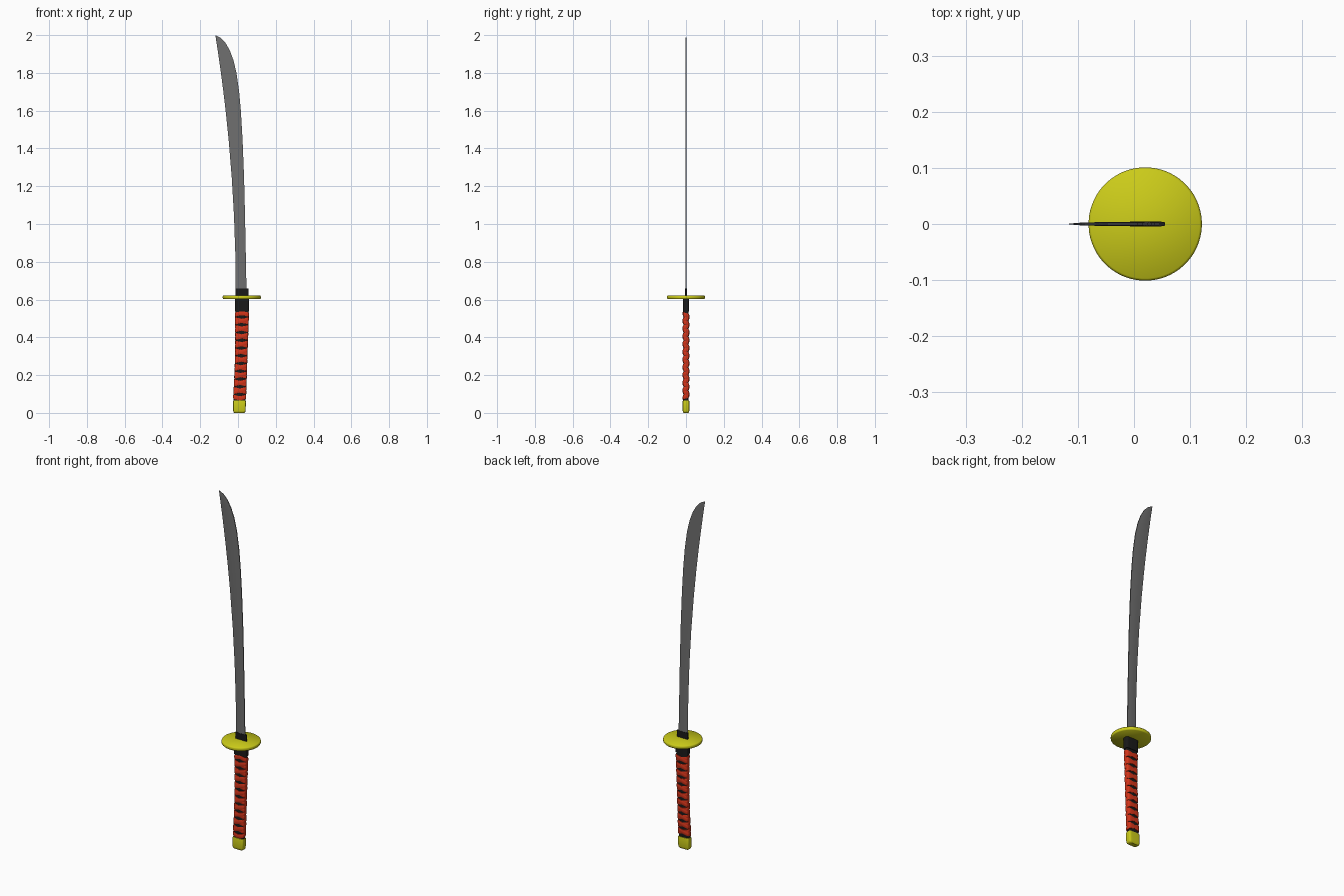
import bpy, bmesh, math

if "Cube" in bpy.data.objects:
    bpy.data.objects.remove(bpy.data.objects["Cube"])


def material(name, rgb):
    m = bpy.data.materials.new(name)
    m.diffuse_color = (*rgb, 1)
    m.use_nodes = True
    m.node_tree.nodes["Principled BSDF"].inputs["Base Color"].default_value = m.diffuse_color
    return m


STEEL = material("grey steel", (0.16, 0.16, 0.16))
GOLD = material("yellow brass", (0.6, 0.6, 0.01))
RED = material("red cord", (0.66, 0.035, 0.01))
BLACK = material("black lacquer", (0.01, 0.01, 0.01))


def loft(name, rings, mat, angle=35):
    """Skin a list of closed rings and cap both ends."""
    bm = bmesh.new()
    rows = [[bm.verts.new(p) for p in ring] for ring in rings]
    n = len(rows[0])
    for a, b in zip(rows, rows[1:]):
        for i in range(n):
            j = (i + 1) % n
            bm.faces.new((a[i], a[j], b[j], b[i]))
    bm.faces.new(rows[0][::-1])
    bm.faces.new(rows[-1])
    bmesh.ops.recalc_face_normals(bm, faces=bm.faces)
    me = bpy.data.meshes.new(name)
    bm.to_mesh(me)
    bm.free()
    ob = bpy.data.objects.new(name, me)
    bpy.context.collection.objects.link(ob)
    me.materials.append(mat)
    bpy.context.view_layer.objects.active = ob
    ob.select_set(True)
    bpy.ops.object.shade_smooth_by_angle(angle=math.radians(angle))
    ob.select_set(False)
    return ob


def oval(t, hw, ht, e=0.45):
    """Point on a rounded rectangle; t = 0 is the middle of the front."""
    s, c = math.sin(t), -math.cos(t)
    return (hw * math.copysign(abs(s) ** e, s), ht * math.copysign(abs(c) ** e, c))


def ring(cx, z, hw, ht, e=0.45, n=32, tilt=0.0):
    pts = [oval(2 * math.pi * (i + 0.5) / n, hw, ht, e) for i in range(n)]
    return [(cx + x, y, z + tilt * x) for x, y in pts]


def grip_x(z):
    return 0.021 - 0.013 * ((0.58 - z) / 0.51) ** 2


def grip_w(z):
    return 0.029 + 0.006 * ((z - 0.25) / 0.3) ** 2


# Blade: curved cutting edge on the left, spine on the right
spine = [(0.62, .0455), (0.85, .041), (1.05, .037), (1.25, .032), (1.45, .024),
         (1.6, .015), (1.7, .006), (1.8, -.008), (1.87, -.025), (1.92, -.044),
         (1.96, -.067), (1.985, -.091), (2.0, -.1195)]
rows = []
for z, right in spine:
    left = -0.012 - 0.108 * ((z - 0.65) / 1.35) ** 2
    w = right - left
    h = 0.0032 * min(1, w / 0.05)
    rows.append([(left, 0, z), (left + .35 * w, -h * .75, z), (left + .7 * w, -h, z),
                 (right, -h * .7, z), (right, h * .7, z),
                 (left + .7 * w, h, z), (left + .35 * w, h * .75, z)])
loft("blade", rows, STEEL)

# Blade collar above the guard
loft("blade_collar", [ring(.021, z, .0345, .0042, .3) for z in (.615, .658)], BLACK)

# Round guard
loft("guard", [ring(.02, z, r, r, 1, 64) for z, r in
               ((.602, .097), (.605, .1), (.608, .101), (.616, .101), (.619, .1), (.622, .097))],
     GOLD, 60)

# Grip core and the collar under the guard
zs = [.05 + .5 * i / 14 for i in range(15)]
loft("grip_core", [ring(grip_x(z), z, grip_w(z), .013) for z in zs], BLACK)
loft("grip_collar", [ring(.021, z, .038, .0165, .35) for z in (.538, .604)], BLACK)

# Arc-length table so the cords cross the grip in straight diagonals
STEPS = 40
pts = [oval(2 * math.pi * i / STEPS, .034, .015) for i in range(STEPS + 1)]
length = [0.0]
for p, q in zip(pts, pts[1:]):
    length.append(length[-1] + math.dist(p, q))

# Two opposite-handed cords wound round the grip
PITCH, TURNS, Z0, HALF = 0.041, 11, 0.077, 0.011
profile = [(-HALF, -.001), (-HALF, .0025), (-HALF * .5, .004),
           (HALF * .5, .004), (HALF, .0025), (HALF, -.001)]
for name, hand in (("cord_wrap_right", 1), ("cord_wrap_left", -1)):
    rows = []
    for k in range(STEPS * TURNS + 1):
        turn, i = divmod(k, STEPS)
        t = 2 * math.pi * i / STEPS
        z = Z0 + PITCH * (turn + length[i] / length[-1])
        lift = 0.0006 * hand * math.cos(t)
        row = []
        for dz, out in profile:
            x, y = oval(hand * t, grip_w(z) + out, .013 + out + lift)
            row.append((grip_x(z) + x, y, z + dz))
        rows.append(row)
    loft(name, rows, RED, 40)

# Pommel cap
loft("pommel", [ring(.0075 + .02 * (z - .03), z, w, d, .35, tilt=t) for z, w, d, t in
                ((.0, .026, .012, 0), (.004, .031, .016, 0), (.012, .033, .018, 0),
                 (.058, .034, .018, -.02), (.066, .0325, .0165, -.02))], GOLD, 40)
